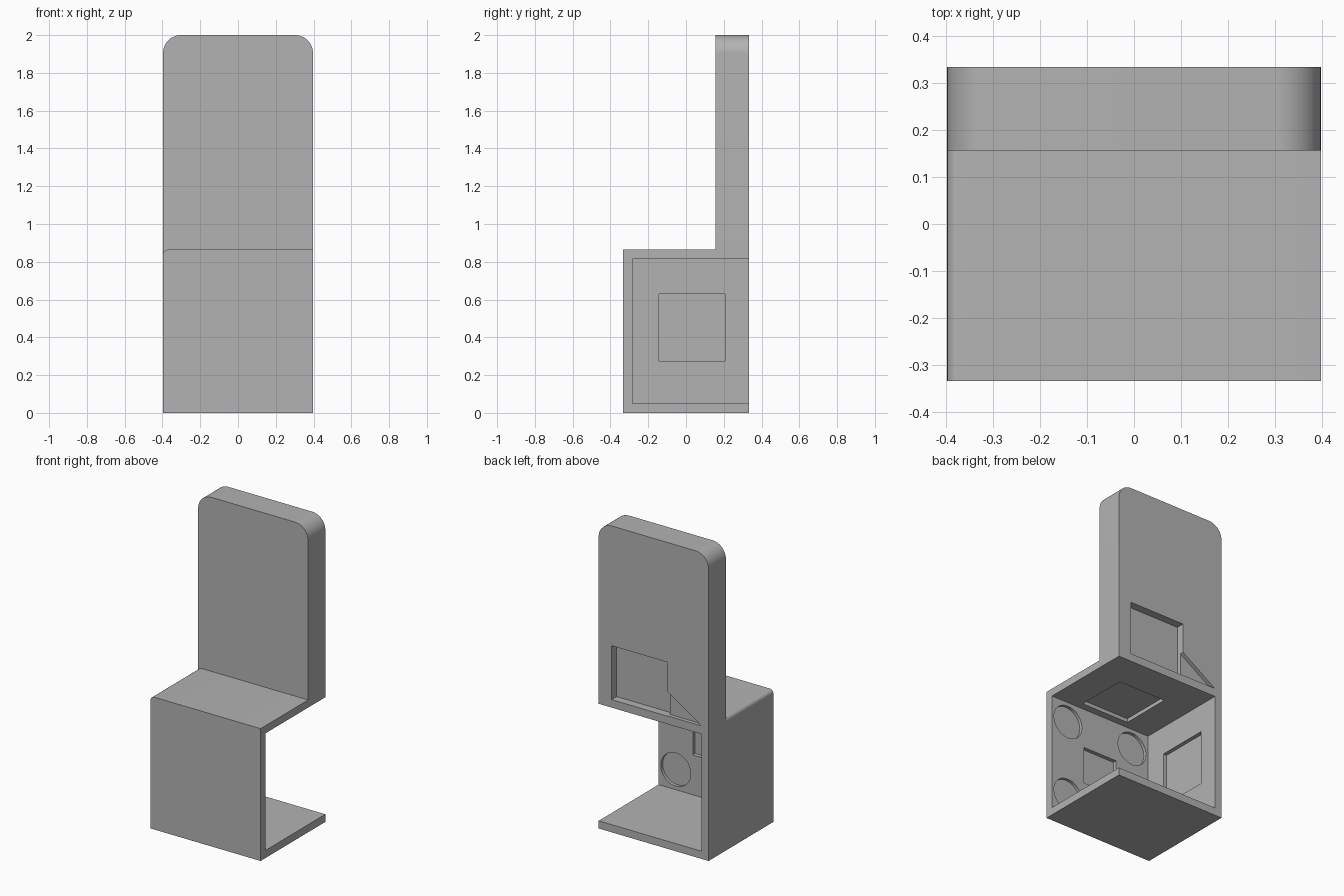
import bpy
import math

scene = bpy.context.scene
if "Cube" in scene.objects:
    bpy.data.objects.remove(scene.objects["Cube"], do_unlink=True)

grey = bpy.data.materials.new("plain_grey")
grey.use_nodes = True
GREY = (0.45, 0.45, 0.45, 1)
grey.diffuse_color = GREY
grey.node_tree.nodes["Principled BSDF"].inputs["Base Color"].default_value = GREY

# Overall sizes
W, D, H = 0.397, 0.334, 2.0
SEAT, WALL = 0.864, 0.05
REST_FRONT = 0.156


def prism(name, profile, axis, start, end):
    """Extrude a 2D profile along x, y or z."""
    place = {"x": lambda a, b, t: (t, a, b),
             "y": lambda a, b, t: (a, t, b),
             "z": lambda a, b, t: (a, b, t)}[axis]
    n = len(profile)
    verts = [place(a, b, t) for t in (start, end) for a, b in profile]
    faces = [tuple(range(n)), tuple(range(2 * n - 1, n - 1, -1))]
    faces += [(i, i + n, (i + 1) % n + n, (i + 1) % n) for i in range(n)]
    mesh = bpy.data.meshes.new(name)
    mesh.from_pydata(verts, [], faces)
    mesh.materials.append(grey)
    obj = bpy.data.objects.new(name, mesh)
    scene.collection.objects.link(obj)
    bpy.ops.object.select_all(action="DESELECT")
    obj.select_set(True)
    bpy.context.view_layer.objects.active = obj
    bpy.ops.object.mode_set(mode="EDIT")
    bpy.ops.mesh.select_all(action="SELECT")
    bpy.ops.mesh.normals_make_consistent(inside=False)
    bpy.ops.object.mode_set(mode="OBJECT")
    return obj


def rect(a0, a1, b0, b1):
    return [(a0, b0), (a1, b0), (a1, b1), (a0, b1)]


def arc(cx, cz, r, first, last, steps):
    angles = [math.radians(first + (last - first) * i / steps) for i in range(steps + 1)]
    return [(cx + r * math.cos(a), cz + r * math.sin(a)) for a in angles]


def combine(target, other, operation):
    other.hide_render = True
    mod = target.modifiers.new(operation.lower(), "BOOLEAN")
    mod.operation = operation
    mod.solver = "EXACT"
    mod.object = other
    bpy.context.view_layer.objects.active = target
    bpy.ops.object.modifier_apply(modifier=mod.name)
    bpy.data.objects.remove(other, do_unlink=True)


# Seat box, with one softened upper edge
r = 0.025
box_profile = [(-W, 0), (W, 0), (W, SEAT)] + arc(-W + r, SEAT - r, r, 90, 180, 6)
chair = prism("chair_shell", box_profile, "y", -D, D)

# Tall backrest with rounded upper corners
r = 0.095
rest_profile = [(-W, SEAT - WALL), (W, SEAT - WALL)]
rest_profile += arc(W - r, H - r, r, 0, 90, 12) + arc(-W + r, H - r, r, 90, 180, 12)
combine(chair, prism("backrest", rest_profile, "y", REST_FRONT, D), "UNION")

# Hollow under the seat, open at the back and at one side
inner_x, inner_y, ceiling = -W + WALL, -D + WALL, SEAT - WALL
mid_x = (inner_x + W) / 2
mid_z = (WALL + ceiling) / 2
cutters = [prism("hollow", rect(inner_x, 1, inner_y, 1), "z", WALL, ceiling)]

# Shallow square recesses in the front wall, side wall and ceiling
cutters.append(prism("front_recess", rect(mid_x - 0.125, mid_x + 0.125, mid_z - 0.122, mid_z + 0.122),
                     "y", inner_y - 0.025, 0))
cutters.append(prism("side_recess", rect(-0.143, 0.207, 0.275, 0.63), "x", inner_x - 0.025, 0))
cutters.append(prism("ceiling_recess", rect(mid_x - 0.172, mid_x + 0.172, -0.237, 0.103),
                     "z", 0.6, ceiling + 0.025))

# Round recesses near the corners of the front wall
for sx in (-1, 1):
    for sz in (-1, 1):
        circle = arc(mid_x + sx * 0.248, mid_z + sz * 0.25, 0.108, 0, 360, 48)[:-1]
        cutters.append(prism("round_recess", circle, "y", inner_y - 0.02, 0))

# Window recess and triangular wedge in the back of the backrest
cutters.append(prism("back_recess", rect(-0.1, 0.304, SEAT + 0.002, 1.218), "y", D - 0.052, 1))
cutters.append(prism("back_wedge", [(-0.345, 0.868), (-0.095, 0.868), (-0.095, 1.028)],
                     "y", D - 0.025, 1))

for cutter in cutters:
    combine(chair, cutter, "DIFFERENCE")

# Smooth only the rounded edges
bpy.ops.object.select_all(action="DESELECT")
chair.select_set(True)
bpy.context.view_layer.objects.active = chair
bpy.ops.object.shade_smooth_by_angle(angle=math.radians(30))
